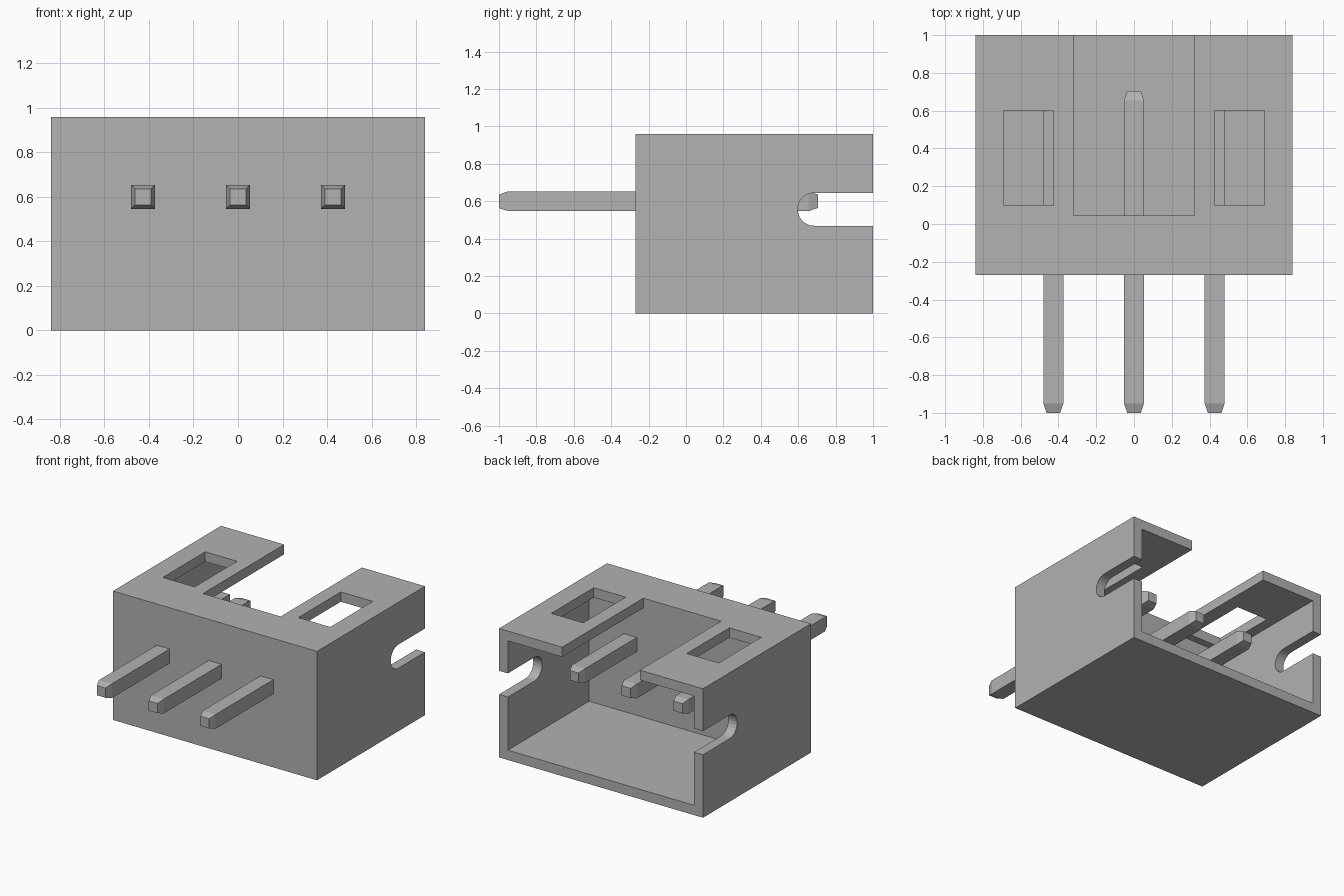
import bpy, bmesh, math
from mathutils import Vector

cube = bpy.data.objects.get("Cube")
if cube:
    bpy.data.objects.remove(cube, do_unlink=True)

grey = bpy.data.materials.new("plain grey")
grey.use_nodes = True
colour = (0.445, 0.445, 0.445, 1)
grey.diffuse_color = colour
grey.node_tree.nodes["Principled BSDF"].inputs["Base Color"].default_value = colour

WALL = 0.073
HALF_W, FRONT, BACK, HEIGHT = 0.84, -0.27, 1.0, 0.96
PAST = 1.2          # cutters run out past the open back
INNER_Y = 0.045     # inner face of the thick pin wall
PITCH, PIN_Z = 0.427, 0.6


def make_object(name, bm):
    bmesh.ops.recalc_face_normals(bm, faces=bm.faces)
    mesh = bpy.data.meshes.new(name)
    bm.to_mesh(mesh)
    bm.free()
    mesh.materials.append(grey)
    obj = bpy.data.objects.new(name, mesh)
    bpy.context.collection.objects.link(obj)
    return obj


def box(name, low, high):
    low, high = Vector(low), Vector(high)
    bm = bmesh.new()
    bmesh.ops.create_cube(bm, size=1)
    for v in bm.verts:
        v.co = (low + high) / 2 + v.co * (high - low)
    return make_object(name, bm)


def prism_x(name, profile, half):
    """Extrude a (y, z) profile along x."""
    bm = bmesh.new()
    face = bm.faces.new([bm.verts.new((-half, y, z)) for y, z in profile])
    new = bmesh.ops.extrude_face_region(bm, geom=[face])["geom"]
    moved = [v for v in new if isinstance(v, bmesh.types.BMVert)]
    bmesh.ops.translate(bm, verts=moved, vec=(2 * half, 0, 0))
    return make_object(name, bm)


def cut(target, cutter):
    mod = target.modifiers.new("cut", "BOOLEAN")
    mod.operation, mod.solver, mod.object = "DIFFERENCE", "EXACT", cutter
    bpy.context.view_layer.objects.active = target
    bpy.ops.object.modifier_apply(modifier=mod.name)
    bpy.data.objects.remove(cutter, do_unlink=True)


def pin(name, x):
    """Square bar along y with tapered tips."""
    rings = [(-1.0, 0.036), (-0.95, 0.053), (0.655, 0.053), (0.705, 0.036)]
    bm = bmesh.new()
    loops = [[bm.verts.new((x + sx * r, y, PIN_Z + sz * r))
              for sx, sz in ((-1, -1), (1, -1), (1, 1), (-1, 1))] for y, r in rings]
    for a, b in zip(loops, loops[1:]):
        for i in range(4):
            j = (i + 1) % 4
            bm.faces.new((a[i], a[j], b[j], b[i]))
    bm.faces.new(loops[0])
    bm.faces.new(loops[-1])
    return make_object(name, bm)


# Housing, hollow and open at the back
housing = box("housing", (-HALF_W, FRONT, 0), (HALF_W, BACK, HEIGHT))
cut(housing, box("cavity_cutter", (WALL - HALF_W, INNER_Y, WALL),
                 (HALF_W - WALL, PAST, HEIGHT - WALL)))

# Wide slot in the roof
cut(housing, box("roof_slot_cutter", (-0.32, INNER_Y, 0.5), (0.32, PAST, PAST)))

# Windows in the roof
for side in (-1, 1):
    xs = sorted((side * 0.427, side * 0.69))
    cut(housing, box("window_cutter", (xs[0], 0.1, 0.7), (xs[1], 0.6, PAST)))

# Round-ended notch through both side walls
radius, notch_y, notch_z = 0.088, 0.685, 0.557
profile = [(PAST, notch_z + radius)]
for i in range(13):
    a = math.pi * (0.5 + i / 12)
    profile.append((notch_y + radius * math.cos(a), notch_z + radius * math.sin(a)))
profile.append((PAST, notch_z - radius))
cut(housing, prism_x("notch_cutter", profile, 1.0))

# Three contact pins
for name, x in (("right_pin", -PITCH), ("middle_pin", 0), ("left_pin", PITCH)):
    pin(name, x)
